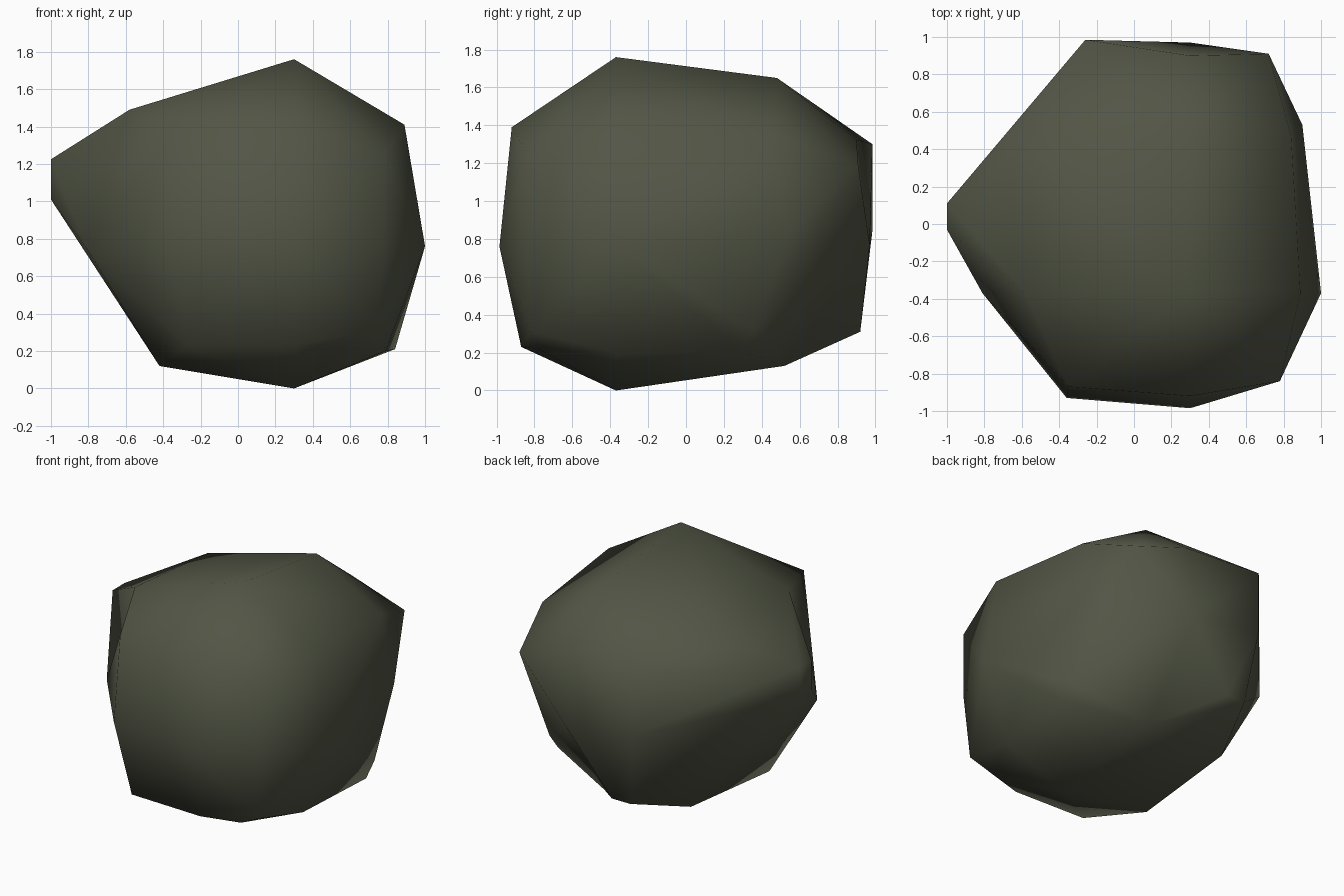
import bpy, bmesh

if "Cube" in bpy.data.objects:
    bpy.data.objects.remove(bpy.data.objects["Cube"])

CX, CY = 0.3, -0.37     # the two planes that carry the tips
# Corner points of the boulder, grouped by level
tips = [(CX, CY, 1.76), (CX, CY, 0.0), (CX, -0.985, 0.76),
        (1.0, CY, 0.76), (CX, 0.97, 0.77), (-0.81, CY, 0.75)]
upper = [(CX, -0.92, 1.39), (0.89, CY, 1.41), (CX, 0.48, 1.65),
         (-0.58, CY, 1.49), (0.78, -0.84, 1.25), (-0.35, -0.87, 1.39),
         (0.84, 0.47, 1.35), (-0.54, 0.42, 1.45)]
middle = [(-0.36, -0.93, 0.77), (0.78, -0.84, 0.77), (0.9, 0.53, 0.83),
          (0.72, 0.91, 1.18), (CX, 0.90, 1.325), (-0.26, 0.985, 1.30),
          (-0.26, 0.985, 0.85)]
lower = [(CX, -0.87, 0.23), (0.79, CY, 0.20), (CX, 0.52, 0.13),
         (-0.42, CY, 0.12), (-0.27, -0.85, 0.23), (0.57, -0.78, 0.22),
         (0.74, -0.82, 0.31), (0.84, 0.29, 0.21), (0.86, 0.36, 0.32),
         (-0.04, 0.92, 0.31), (-0.19, 0.92, 0.31), (-0.37, 0.47, 0.165)]
# Small flat nose on the left
nose = [(-1.0, y, z) for y in (-0.03, 0.11) for z in (1.01, 1.225)]
points = tips + upper + middle + lower + nose


def add_quarter(target, sx, sy):
    """Hull one quarter of the boulder and keep only its outer faces."""
    q = bmesh.new()
    for p in points:
        if (p[0] - CX) * sx >= -1e-6 and (p[1] - CY) * sy >= -1e-6:
            q.verts.new(p)
    bmesh.ops.convex_hull(q, input=q.verts)
    for f in q.faces:
        inner = (all(abs(v.co.x - CX) < 1e-4 for v in f.verts)
                 or all(abs(v.co.y - CY) < 1e-4 for v in f.verts))
        if not inner:
            target.faces.new([target.verts.new(v.co) for v in f.verts])
    q.free()


# Boulder body: four quarters welded, leaving shallow creases between them
bm = bmesh.new()
for sx in (-1, 1):
    for sy in (-1, 1):
        add_quarter(bm, sx, sy)
bmesh.ops.remove_doubles(bm, verts=bm.verts, dist=0.001)
bmesh.ops.holes_fill(bm, edges=[e for e in bm.edges if e.is_boundary], sides=0)
bmesh.ops.triangulate(bm, faces=bm.faces)
bmesh.ops.recalc_face_normals(bm, faces=bm.faces)
for f in bm.faces:
    f.smooth = True
mesh = bpy.data.meshes.new("boulder")
bm.to_mesh(mesh)
bm.free()

# Mossy grey stone
mat = bpy.data.materials.new("mossy grey stone")
mat.diffuse_color = (0.085, 0.092, 0.060, 1)
mat.use_nodes = True
mat.node_tree.nodes["Principled BSDF"].inputs["Base Color"].default_value = mat.diffuse_color
mesh.materials.append(mat)
boulder = bpy.data.objects.new("boulder", mesh)
bpy.context.collection.objects.link(boulder)
